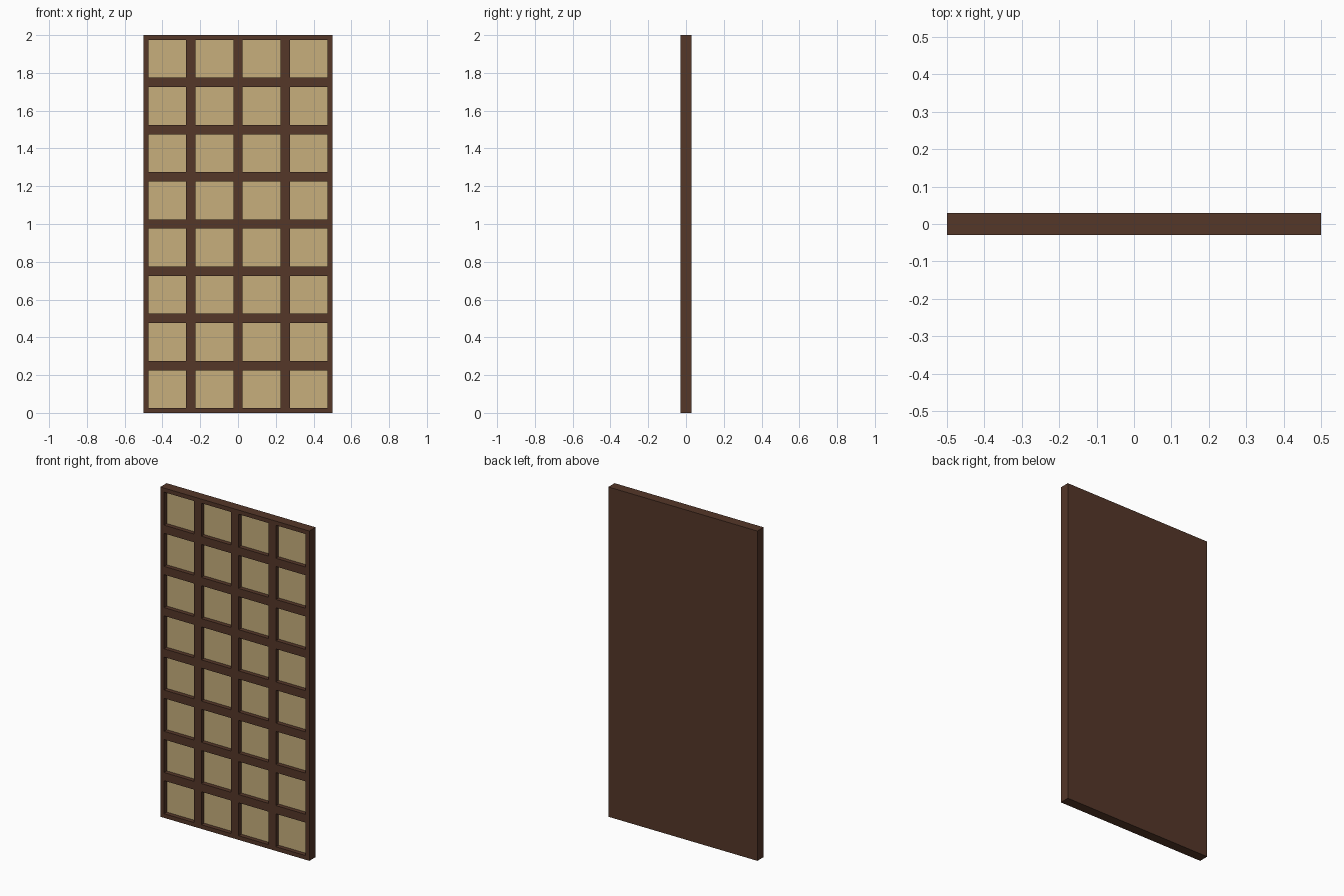
import bpy

if "Cube" in bpy.data.objects:
    bpy.data.objects.remove(bpy.data.objects["Cube"])

W, H, T = 1.0, 2.0, 0.06
PITCH, BAR = 0.25, 0.05
DEPTH = 0.03


def material(name, color):
    m = bpy.data.materials.new(name)
    m.diffuse_color = color
    m.use_nodes = True
    m.node_tree.nodes["Principled BSDF"].inputs["Base Color"].default_value = m.diffuse_color
    return m


wood = material("dark_wood", (0.09, 0.038, 0.022, 1))
paper = material("tan_paper", (0.57, 0.43, 0.2, 1))


def box(name, x0, x1, y0, y1, z0, z1, mat):
    bpy.ops.mesh.primitive_cube_add(size=1, location=((x0 + x1) / 2, (y0 + y1) / 2, (z0 + z1) / 2))
    o = bpy.context.object
    o.name = name
    o.scale = (x1 - x0, y1 - y0, z1 - z0)
    bpy.ops.object.transform_apply(location=False, rotation=False, scale=True)
    o.data.materials.append(mat)
    return o


front, back = -T / 2, T / 2
seat = front + DEPTH

# Solid back board
box("back_board", -W / 2, W / 2, seat, back, 0, H, wood)

# Upright bars, half width at the outer edges
for i in range(5):
    x = -W / 2 + i * PITCH
    box("upright_bar", max(x - BAR / 2, -W / 2), min(x + BAR / 2, W / 2), front, seat, 0, H, wood)

# Cross bars and paper panes between the uprights
for i in range(4):
    x0 = -W / 2 + i * PITCH + BAR / 2
    x1 = x0 + PITCH - BAR
    for j in range(9):
        z = j * PITCH
        box("cross_bar", x0, x1, front, seat, max(z - BAR / 2, 0), min(z + BAR / 2, H), wood)
        if j < 8:
            box("paper_pane", x0, x1, seat - 0.004, seat, z + BAR / 2, z + PITCH - BAR / 2, paper)
